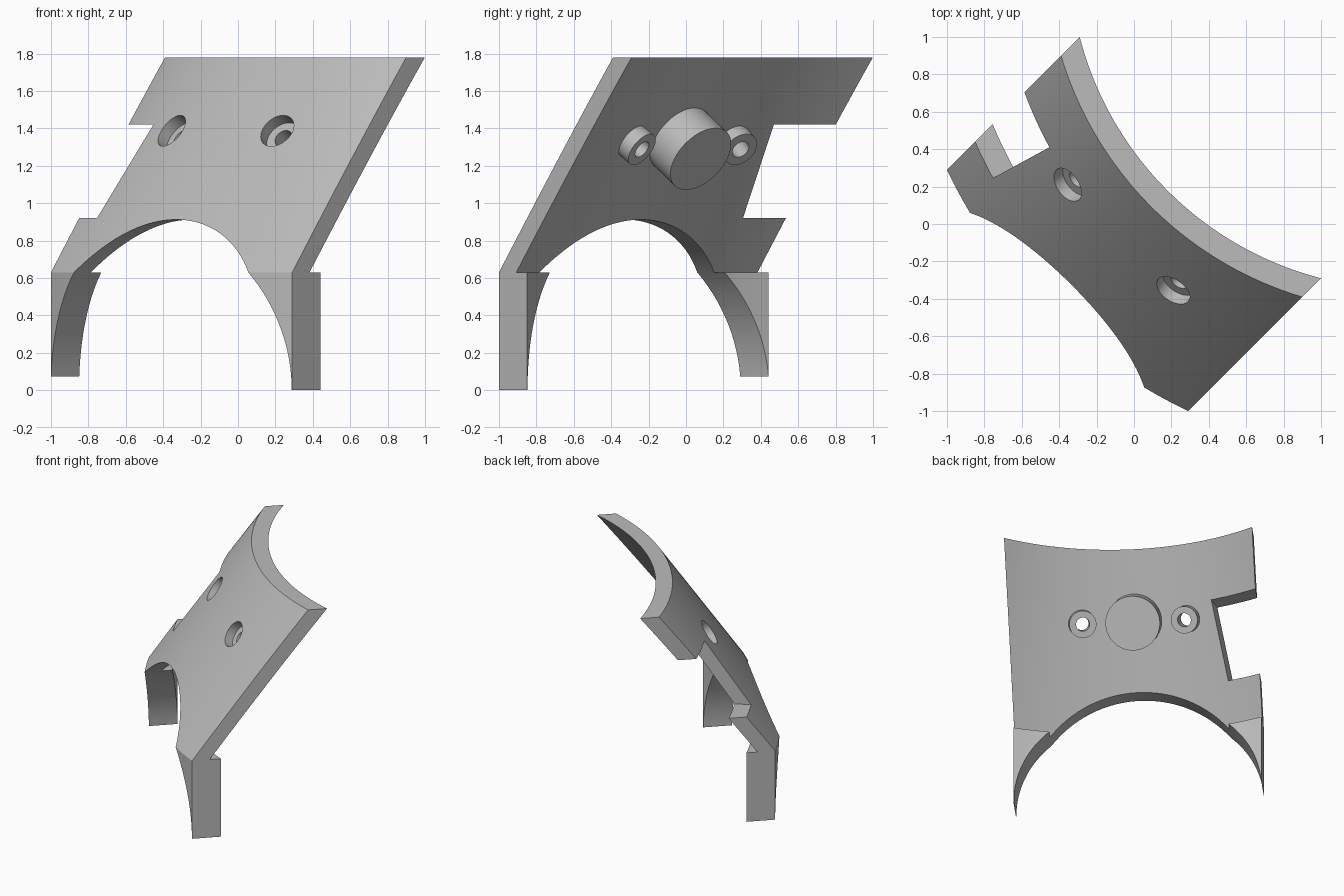
import bpy, bmesh, math
from mathutils import Matrix, Vector

if "Cube" in bpy.data.objects:
    bpy.data.objects.remove(bpy.data.objects["Cube"])

TURN = Matrix.Rotation(math.radians(-45), 4, 'Z')   # bracket sits diagonally
HALF = 0.912            # half width of the bracket
AXIS = 2.05             # distance to the vertical axis of the cone
Z_LOW, Z_TOP = 0.63, 1.78
R_LOW, R_TOP = 2.71, 1.92
SLOPE = (R_LOW - R_TOP) / (Z_TOP - Z_LOW)
TILT = math.atan(SLOPE)

grey = bpy.data.materials.new("light_grey")
grey.use_nodes = True
colour = (0.5, 0.5, 0.5, 1)
grey.diffuse_color = colour
grey.node_tree.nodes["Principled BSDF"].inputs["Base Color"].default_value = colour


def finish(bm, name):
    bmesh.ops.recalc_face_normals(bm, faces=bm.faces)
    bm.transform(TURN)
    mesh = bpy.data.meshes.new(name)
    bm.to_mesh(mesh)
    bm.free()
    mesh.materials.append(grey)
    obj = bpy.data.objects.new(name, mesh)
    bpy.context.collection.objects.link(obj)
    return obj


def cone_radius(z):
    return R_LOW - SLOPE * (z - Z_LOW)


def curved_wall(name, profile, steps=64):
    """Sweep a closed (radius, z) profile around the axis, with flat sides."""
    bm = bmesh.new()
    rows = []
    for i in range(steps + 1):
        u = HALF * (2 * i / steps - 1)
        rows.append([bm.verts.new((u, AXIS - math.sqrt(r * r - u * u), z))
                     for r, z in profile])
    n = len(profile)
    for a, b in zip(rows, rows[1:]):
        for k in range(n):
            m = (k + 1) % n
            bm.faces.new((a[k], a[m], b[m], b[k]))
    # side walls, as strips between the outer and inner lines
    for row in (rows[0], rows[-1]):
        for k in range(n // 2 - 1):
            bm.faces.new((row[k], row[k + 1], row[n - 2 - k], row[n - 1 - k]))
    return finish(bm, name)


def cylinder(name, start, direction, length, radius, sides=64):
    bm = bmesh.new()
    bmesh.ops.create_cone(bm, cap_ends=True, segments=sides, radius1=radius,
                          radius2=radius, depth=length)
    direction = Vector(direction).normalized()
    spin = direction.to_track_quat('Z', 'Y').to_matrix().to_4x4()
    centre = Vector(start) + direction * length / 2
    bm.transform(Matrix.Translation(centre) @ spin)
    return finish(bm, name)


def on_cone(name, angle, z, near, far, radius):
    """Cylinder square to the cone, between two depths below its outer face."""
    a = math.radians(angle)
    r = cone_radius(z)
    outer = Vector((r * math.sin(a), AXIS - r * math.cos(a), z))
    inward = Vector((-math.sin(a) * math.cos(TILT),
                     math.cos(a) * math.cos(TILT), -math.sin(TILT)))
    return cylinder(name, outer + inward * near, inward, far - near, radius)


def cut(target, cutter):
    cutter.hide_render = True
    mod = target.modifiers.new("cut", 'BOOLEAN')
    mod.operation = 'DIFFERENCE'
    mod.solver = 'EXACT'
    mod.object = cutter
    with bpy.context.temp_override(object=target, active_object=target):
        bpy.ops.object.modifier_apply(modifier=mod.name)


# Conical plate and the upright legs below it
levels = [Z_LOW + (Z_TOP - Z_LOW) * i / 8 for i in range(9)]
wall = 0.123
plate = curved_wall("conical_plate",
                    [(cone_radius(z), z) for z in levels]
                    + [(cone_radius(z) - wall, z) for z in reversed(levels)])
legs = curved_wall("legs", [(R_LOW, 0), (R_LOW, Z_LOW),
                            (R_LOW - 0.2, Z_LOW), (R_LOW - 0.2, 0)])

# Round arch through the plate and legs
arch = cylinder("arch_cutter", (-0.003, -2, 0), (0, 1, 0), 4, 0.912, 160)
cut(plate, arch)
cut(legs, arch)

# Notch in the side, with a radial wall
bm = bmesh.new()
corners = []
for radius, angle in ((1.5, -16.35), (3, -16.35), (3, -36), (1.5, -36)):
    a = math.radians(angle)
    corners.append(bm.verts.new((radius * math.sin(a),
                                 AXIS - radius * math.cos(a), 0.92)))
base = bm.faces.new(corners)
top = bmesh.ops.extrude_face_region(bm, geom=[base])["geom"]
bmesh.ops.translate(bm, vec=(0, 0, 0.5),
                    verts=[v for v in top if isinstance(v, bmesh.types.BMVert)])
notch = finish(bm, "notch_cutter")
cut(plate, notch)
cutters = [arch, notch]
parts = [plate, legs]

# Screw bosses with counterbored holes
for side, angle in (("left", 10.5), ("right", -10.5)):
    boss = on_cone(side + "_screw_boss", angle, 1.387, 0.085, 0.177, 0.1)
    bore = on_cone(side + "_bore_cutter", angle, 1.387, -0.1, 0.07, 0.1)
    hole = on_cone(side + "_hole_cutter", angle, 1.387, -0.1, 0.3, 0.05)
    cut(plate, bore)
    cut(plate, hole)
    cut(boss, hole)
    cutters += [bore, hole]
    parts.append(boss)

# Large solid boss in the middle of the inner face
parts.append(on_cone("centre_boss", 0, 1.402, 0.06, 0.293, 0.2))

for cutter in cutters:
    bpy.data.objects.remove(cutter)

# Smooth curved faces, sharp edges
bpy.ops.object.select_all(action='DESELECT')
for part in parts:
    part.select_set(True)
bpy.context.view_layer.objects.active = plate
bpy.ops.object.shade_smooth_by_angle(angle=math.radians(25))
